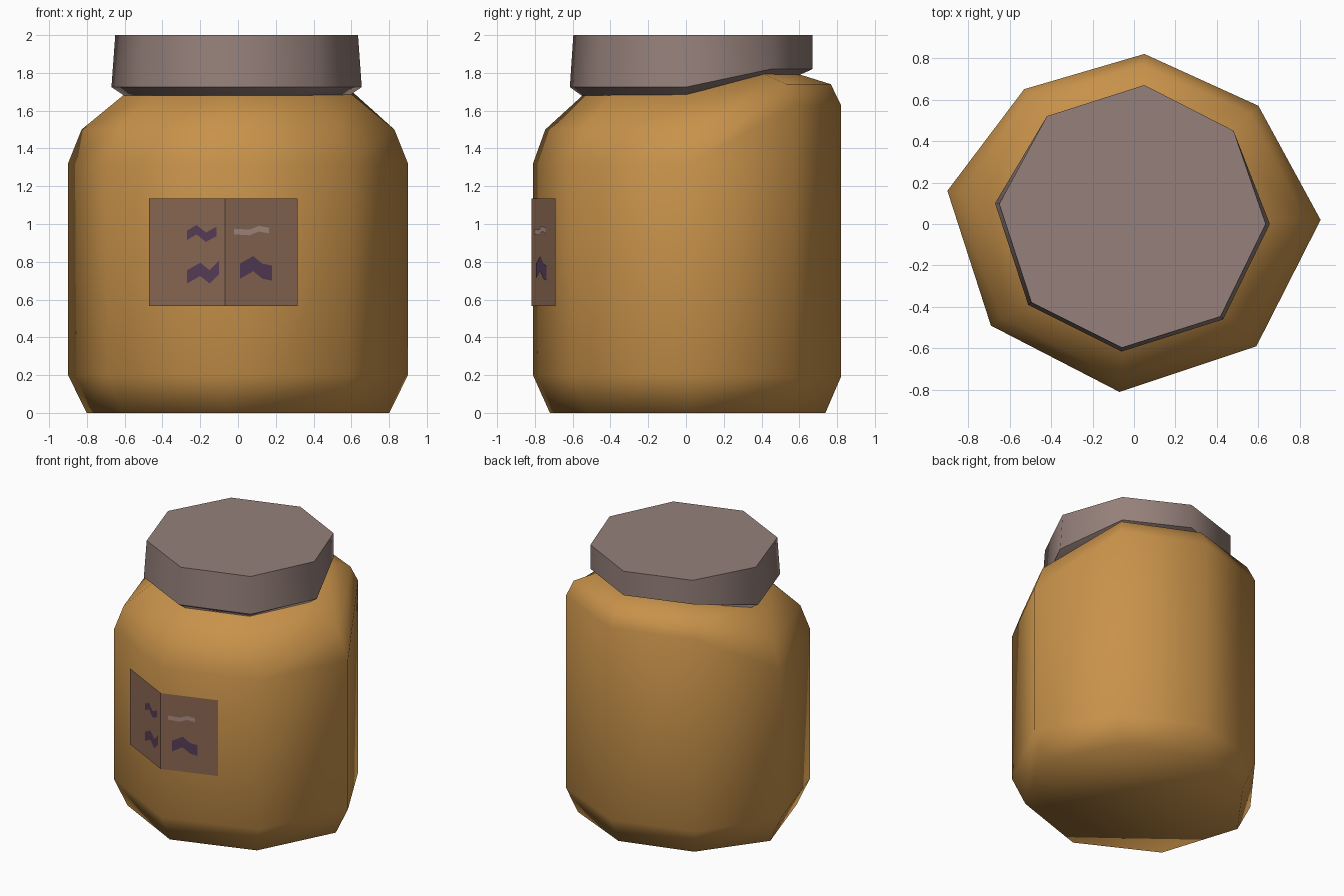
import bpy, bmesh, math

if "Cube" in bpy.data.objects:
    bpy.data.objects.remove(bpy.data.objects["Cube"])


def srgb(r, g, b):
    lin = lambda c: c / 12.92 if c <= 0.04045 else ((c + 0.055) / 1.055) ** 2.4
    return (lin(r / 255), lin(g / 255), lin(b / 255), 1.0)


def material(name, rgb):
    m = bpy.data.materials.new(name)
    m.diffuse_color = srgb(*rgb)
    m.use_nodes = True
    m.node_tree.nodes["Principled BSDF"].inputs["Base Color"].default_value = m.diffuse_color
    return m


AMBER = material("amber_brown", (200, 146, 74))
LID = material("dusty_mauve", (149, 128, 122))
LABEL = material("label_brown", (138, 104, 82))
DARK = material("dark_purple", (86, 60, 86))
PALE = material("pale_pink", (168, 140, 130))

# uneven octagons seen from above; corners 1 to 3 are the raised back
BODY = [(0.90, 0.02), (0.60, 0.57), (0.05, 0.82), (-0.53, 0.65),
        (-0.90, 0.16), (-0.69, -0.49), (-0.07, -0.81), (0.59, -0.59)]
CAP = [(0.655, 0.0), (0.48, 0.45), (0.05, 0.67), (-0.42, 0.52),
       (-0.67, 0.10), (-0.51, -0.39), (-0.06, -0.615), (0.43, -0.46)]
BACK = (1, 2, 3)


def make_object(name, bm, mats, angle):
    me = bpy.data.meshes.new(name)
    bm.to_mesh(me)
    bm.free()
    ob = bpy.data.objects.new(name, me)
    bpy.context.collection.objects.link(ob)
    for m in mats:
        me.materials.append(m)
    if angle:
        bpy.ops.object.select_all(action='DESELECT')
        ob.select_set(True)
        bpy.context.view_layer.objects.active = ob
        bpy.ops.object.shade_smooth_by_angle(angle=math.radians(angle))
    return ob


def loft(name, outline, levels, mat, angle):
    """levels: (front scale, front z, back scale, back z), from bottom to top"""
    bm = bmesh.new()
    rings = []
    for fs, fz, bs, bz in levels:
        ring = []
        for i, (x, y) in enumerate(outline):
            s, z = (bs, bz) if i in BACK else (fs, fz)
            ring.append(bm.verts.new((x * s, y * s, z)))
        rings.append(ring)
    n = len(outline)
    for a, b in zip(rings, rings[1:]):
        for i in range(n):
            j = (i + 1) % n
            bm.faces.new((a[i], a[j], b[j], b[i]))
    bm.faces.new(rings[0][::-1])
    bm.faces.new(rings[-1])
    return make_object(name, bm, [mat], angle)


# jar body with a bevelled foot and a shoulder that is higher at the back
loft("jar_body", BODY, [
    (0.89, 0.0, 0.90, 0.0),
    (1.0, 0.20, 1.0, 0.19),
    (1.0, 1.32, 1.0, 1.63),
    (0.92, 1.50, 0.935, 1.74),
    (0.67, 1.685, 0.72, 1.795)], AMBER, 70)

# lid with an inward-sloping underside
loft("lid", CAP, [
    (0.90, 1.68, 0.90, 1.79),
    (1.0, 1.725, 1.0, 1.82),
    (0.97, 2.0, 1.0, 2.0)], LID, 50)


def front_y(x):
    """y of the jar's two front walls, which meet at the front corner"""
    cx, cy = BODY[6]
    ex, ey = BODY[7] if x > cx else BODY[5]
    return cy + (x - cx) / (ex - cx) * (ey - cy)


# label folded around the front corner
bm = bmesh.new()
cols = [[bm.verts.new((x, front_y(x) - 0.008, z)) for z in (0.565, 1.135)]
        for x in (-0.47, BODY[6][0], 0.315)]
for a, b in zip(cols, cols[1:]):
    bm.faces.new((a[0], b[0], b[1], a[1]))
make_object("label", bm, [LABEL], 0)


# abstract smudges on the label
def smudge(name, path, half, mat):
    bm = bmesh.new()
    cols = [[bm.verts.new((x, front_y(x) - 0.012, z + s * half)) for s in (-1, 1)]
            for x, z in path]
    for a, b in zip(cols, cols[1:]):
        bm.faces.new((a[0], b[0], b[1], a[1]))
    make_object(name, bm, [mat], 0)


smudge("smudge_upper_left", [(-0.27, 0.94), (-0.22, 0.97), (-0.17, 0.93), (-0.115, 0.96)], 0.025, DARK)
smudge("smudge_lower_left", [(-0.27, 0.72), (-0.20, 0.76), (-0.15, 0.72), (-0.10, 0.77)], 0.035, DARK)
smudge("smudge_lower_right", [(0.01, 0.75), (0.08, 0.79), (0.13, 0.75), (0.18, 0.74)], 0.04, DARK)
smudge("smudge_upper_right", [(-0.02, 0.96), (0.06, 0.955), (0.11, 0.975), (0.165, 0.965)], 0.015, PALE)
